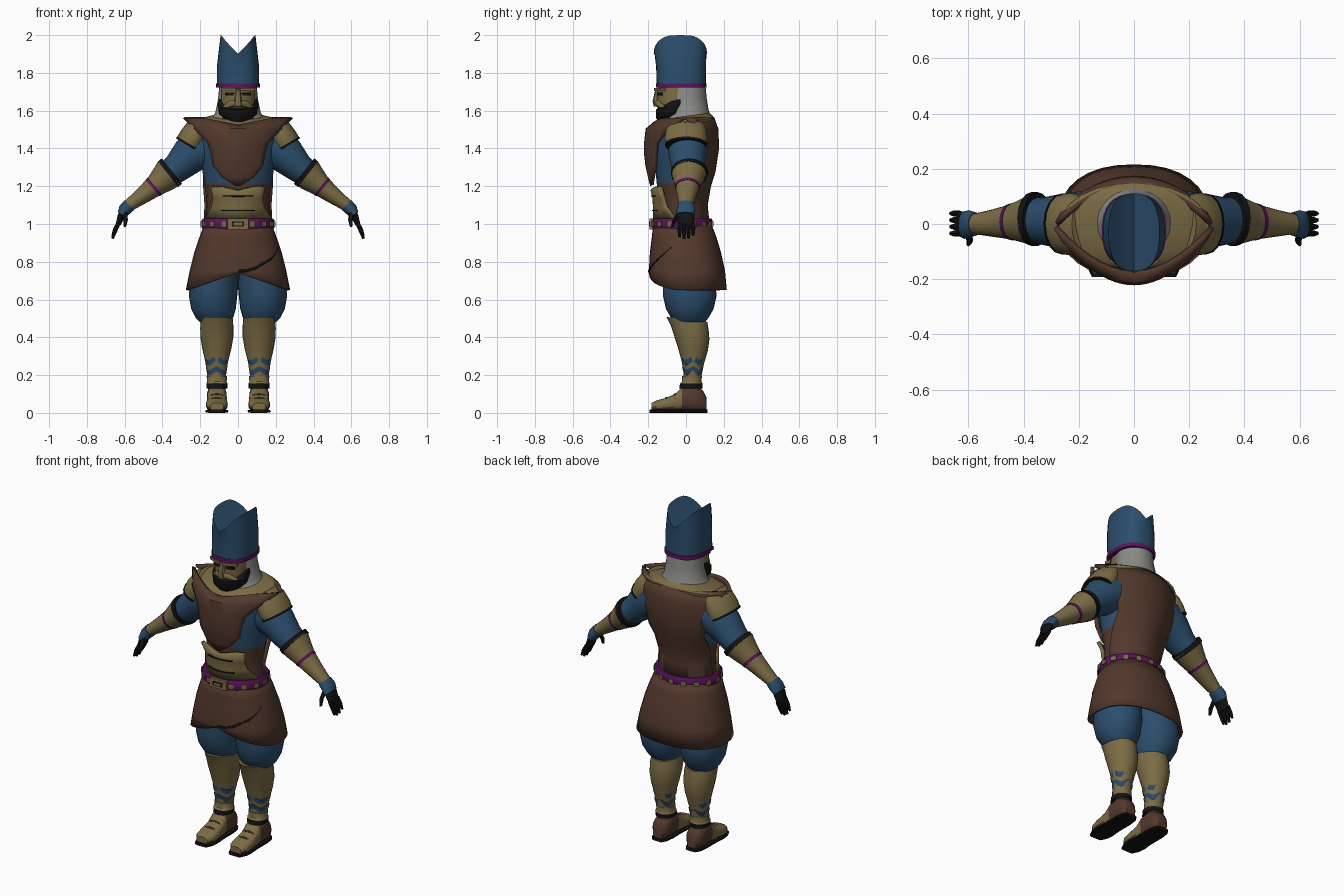
import bpy, bmesh, math
from mathutils import Vector


def colour(name, r, g, b):
    m = bpy.data.materials.new(name)
    m.diffuse_color = (r, g, b, 1)
    return m


BLUE = colour("blue cloth", .025, .075, .15)
BROWN = colour("brown leather", .085, .040, .026)
TAN = colour("tan hide", .20, .15, .06)
PURPLE = colour("purple trim", .11, .006, .11)
GREY = colour("grey veil", .25, .25, .24)
BLACK = colour("black", .006, .006, .006)


def make(name, verts, faces, mats, rule=None, mirror=False, solid=0):
    me = bpy.data.meshes.new(name)
    me.from_pydata([tuple(v) for v in verts], [], faces)
    for m in mats:
        me.materials.append(m)
    bm = bmesh.new()
    bm.from_mesh(me)
    bmesh.ops.recalc_face_normals(bm, faces=bm.faces)
    for f in bm.faces:
        if rule:
            f.material_index = rule(f.calc_center_median())
    bm.to_mesh(me)
    bm.free()
    ob = bpy.data.objects.new(name, me)
    bpy.context.collection.objects.link(ob)
    if solid:
        s = ob.modifiers.new("thickness", 'SOLIDIFY')
        s.thickness, s.offset = solid, 0
    if mirror:
        ob.modifiers.new("mirror", 'MIRROR')
    return ob


def ring(c, u, v, n, p):
    """Superellipse around c with half axes u and v."""
    pts = []
    for k in range(n):
        a = 2 * math.pi * k / n
        x, y = math.cos(a), math.sin(a)
        pts.append(Vector(c) + Vector(u) * math.copysign(abs(x) ** (2 / p), x)
                   + Vector(v) * math.copysign(abs(y) ** (2 / p), y))
    return pts


def loft(name, rings, mats, caps=True, **kw):
    n = len(rings[0])
    verts = [p for r in rings for p in r]
    faces = [(i * n + k, i * n + (k + 1) % n, (i + 1) * n + (k + 1) % n, (i + 1) * n + k)
             for i in range(len(rings) - 1) for k in range(n)]
    if caps:
        for base in (0, (len(rings) - 1) * n):
            for k in range(n // 2):
                f = list(dict.fromkeys((k, k + 1, n - k - 1, (n - k) % n)))
                faces.append([base + i for i in f])
    return make(name, verts, faces, mats, **kw)


def stack(name, rows, mats, n=24, p=2, tilt=0, wave=0, **kw):
    """Horizontal rings: rows of (z, cx, cy, rx, ry)."""
    rings = [ring((cx, cy, z), (rx, 0, 0), (0, ry, 0), n, p) for z, cx, cy, rx, ry in rows]
    for r, row in zip(rings, rows):
        for k, q in enumerate(r):
            q.z += tilt * (q.y - row[2]) + wave * math.cos(8 * math.pi * k / n)
    return loft(name, rings, mats, **kw)


def tube(name, pts, mat, n=16, mirror=True):
    """Limb through (x, y, z, radius, radius in y)."""
    rings = []
    for i, (x, y, z, r, ry) in enumerate(pts):
        a, b = pts[max(i - 1, 0)], pts[min(i + 1, len(pts) - 1)]
        t = Vector((b[0] - a[0], 0, b[2] - a[2])).normalized()
        rings.append(ring((x, y, z), (-t.z * r, 0, t.x * r), (0, ry, 0), n, 2))
    return loft(name, rings, [mat], mirror=mirror)


def plate(name, rows, mat, dip=0, n=14, solid=.02):
    """Curved sheet: rows of (z, half width, y at middle, y at edge)."""
    verts = []
    for i, (z, w, yc, ye) in enumerate(rows):
        for k in range(n + 1):
            u = 2 * k / n - 1
            d = dip * max(0, 1 - 1.6 * abs(u)) if i == 0 else 0
            verts.append((u * w, yc + (ye - yc) * u * u, z - d))
    m = n + 1
    faces = [(i * m + k, i * m + k + 1, (i + 1) * m + k + 1, (i + 1) * m + k)
             for i in range(len(rows) - 1) for k in range(n)]
    return make(name, verts, faces, [mat], solid=solid)


def box(name, c, size, mat, turn=0, mirror=False):
    ca, sa = math.cos(turn), math.sin(turn)
    vs = []
    for i in range(8):
        x, y, z = [(size[j] / 2) * (1 if i >> j & 1 else -1) for j in range(3)]
        vs.append((c[0] + x * ca - y * sa, c[1] + x * sa + y * ca, c[2] + z))
    fs = [(0, 1, 3, 2), (4, 5, 7, 6), (0, 1, 5, 4), (2, 3, 7, 6), (0, 2, 6, 4), (1, 3, 7, 5)]
    return make(name, vs, fs, [mat], mirror=mirror)


# Tall hat with a folded V top, and its trim
hat = [ring((0, cy, z), (rx, 0, 0), (0, ry, 0), 32, 2.5) for z, cy, rx, ry in
       ((1.73, -.025, .112, .13), (1.83, -.026, .112, .132), (1.9, -.029, .104, .137), (2, -.03, .092, .141))]
for q in hat[-1]:
    q.z = 1.92 + .08 * min(1, abs(q.x) / .085) - .9 * (q.y + .03) ** 2
loft("hat", hat, [BLUE])
stack("hat_trim", [(1.722, 0, -.025, .116, .134), (1.745, 0, -.025, .116, .134)], [PURPLE], n=32, p=2.5)

# Head, veil, beard and face
stack("veil", [(1.74, 0, .002, .098, .1), (1.66, 0, .005, .106, .104), (1.59, 0, .008, .12, .112),
               (1.555, 0, .005, .145, .13), (1.525, 0, -.01, .175, .155)], [GREY], tilt=.1)
stack("face", [(1.54, 0, -.06, .07, .07), (1.6, 0, -.06, .088, .088), (1.66, 0, -.055, .09, .1),
               (1.74, 0, -.05, .09, .1)], [TAN])
stack("beard", [(1.555, 0, -.065, .07, .075), (1.585, 0, -.065, .1, .095), (1.63, 0, -.06, .108, .1),
                (1.66, 0, -.04, .1, .075)], [BLACK], tilt=.25)
stack("nose", [(1.715, 0, -.15, .012, .012), (1.65, 0, -.155, .02, .022), (1.622, 0, -.153, .025, .018)], [TAN], n=8)
tube("moustache", [(0, -.155, 1.64, .02, .016), (.04, -.142, 1.635, .018, .015), (.08, -.108, 1.61, .008, .012)], TAN, n=8)
box("brow", (.045, -.14, 1.713), (.085, .03, .016), TAN, .4, True)
box("eye", (.045, -.139, 1.688), (.05, .009, .018), BLACK, .4, True)

# Torso with shirt above and leather below
stack("torso", [(1.0, 0, -.015, .175, .13), (1.1, 0, -.015, .165, .125), (1.16, 0, -.018, .17, .128),
                (1.215, 0, -.02, .178, .135), (1.32, 0, -.015, .195, .15), (1.44, 0, -.015, .215, .165),
                (1.53, 0, -.01, .22, .14)], [BLUE, BROWN], rule=lambda c: 1 if c.z < 1.215 else 0)
stack("shoulder_yoke", [(1.49, 0, -.005, .24, .15), (1.54, 0, -.005, .27, .155), (1.57, 0, -.005, .14, .13)],
      [TAN], tilt=.14)
plate("front_collar", [(1.558, .285, -.175, -.01), (1.5, .225, -.205, -.1), (1.43, .155, -.212, -.15),
                       (1.37, .138, -.212, -.16), (1.31, .128, -.205, -.16), (1.25, .08, -.192, -.172),
                       (1.205, .008, -.18, -.18)], BROWN, dip=.04)
plate("back_panel", [(1.562, .28, .14, .0), (1.5, .24, .162, .07), (1.4, .195, .165, .1),
                     (1.28, .18, .147, .08), (1.2, .178, .122, .03), (1.1, .17, .105, .0),
                     (1.0, .175, .115, .0)], BROWN)
plate("belly_plate", [(1.198, .14, -.178, -.135), (1.14, .128, -.168, -.115), (1.09, .135, -.165, -.1),
                      (1.03, .17, -.165, -.05)], TAN, dip=.02)
plate("belly_panel_seam", [(1.15, .08, -.181, -.166), (1.145, .078, -.18, -.166)], BLACK, solid=.008)
plate("belly_lower_seam", [(1.075, .085, -.177, -.153), (1.07, .085, -.177, -.153)], BLACK, solid=.008)

# Belt, studs and buckle
stack("belt", [(.97, 0, -.022, .185, .155), (.98, 0, -.022, .192, .162), (1.02, 0, -.022, .192, .162),
               (1.03, 0, -.022, .185, .155)], [PURPLE], n=32)
for k in range(1, 16):
    a = -math.pi / 2 + 2 * math.pi * k / 16
    box("belt_stud", (.192 * math.cos(a), -.022 + .162 * math.sin(a), 1.0), (.03, .012, .026), TAN,
        math.atan2(.192 * math.sin(a), .162 * math.cos(a)) + math.pi / 2)
box("buckle", (0, -.182, 1.0), (.11, .02, .056), TAN)
box("buckle_slot", (0, -.191, 1.0), (.065, .008, .024), BLACK)
box("buckle_pin", (0, -.193, 1.0), (.045, .008, .014), TAN)

# Wrapped skirt with a raised front hem
rows = [(1.0, -.02, .172, .148), (.93, -.01, .198, .165), (.85, -.003, .225, .182), (.75, .005, .25, .196), (.65, .01, .27, .2)]
skirt = [ring((0, cy, z), (rx, 0, 0), (0, ry, 0), 32, 2.3) for z, cy, rx, ry in rows]
for q in skirt[-1]:
    if q.y < 0:
        q.z += .09 * max(0, 1 - abs(q.x) / .27)
loft("skirt", skirt, [BROWN], caps=False, solid=.012)


def skirt_y(x, z):
    for (z1, c1, a1, b1), (z0, c0, a0, b0) in zip(rows, rows[1:]):
        if z0 <= z <= z1:
            t = (z1 - z) / (z1 - z0)
            a, b, c = a1 + (a0 - a1) * t, b1 + (b0 - b1) * t, c1 + (c0 - c1) * t
            return c - b * max(0, 1 - (x / a) ** 2.3) ** (1 / 2.3) - .004


tube("skirt_flap_edge", [(x, skirt_y(x, z), z, .008, .007) for x, z in
     ((.205, .88), (.195, .845), (.17, .815), (.13, .79), (.09, .765), (.04, .752), (.0, .75))],
     BLACK, n=8, mirror=False)

# Legs
stack("trousers", [(.82, .1, .01, .1, .12), (.72, .127, .015, .125, .138), (.62, .132, .02, .128, .142),
                   (.55, .13, .02, .118, .126), (.505, .125, .02, .1, .1), (.48, .12, .02, .08, .08)], [BLUE], mirror=True)
stack("shin_guard", [(.495, .112, .005, .085, .108), (.45, .112, .02, .088, .1), (.4, .112, .03, .087, .094),
                     (.34, .112, .036, .077, .08), (.27, .113, .036, .06, .06), (.2, .113, .035, .05, .047),
                     (.13, .112, .032, .05, .05)], [TAN], tilt=-.12, mirror=True)
for z, r in ((.275, .063), (.222, .055)):
    stack("shin_band", [(z + .014, .113, .036, r + .003, r + .002), (z - .014, .113, .035, r - .003, r - .006)],
          [BLUE], wave=.01, mirror=True)
stack("ankle_cuff", [(.195, .112, .032, .054, .052), (.165, .112, .03, .052, .052), (.155, .112, .028, .057, .06)], [TAN], mirror=True)
stack("ankle_strap", [(.155, .112, .028, .056, .06), (.13, .112, .026, .056, .062)], [BLACK], mirror=True)

# Shoes: rows of y, half width, height
foot = [(.108, .03, .075), (.09, .046, .11), (.04, .053, .14), (-.02, .052, .13), (-.06, .053, .09),
        (-.11, .058, .07), (-.155, .054, .058), (-.182, .035, .045)]
loft("shoe", [ring((.112, y, h / 2 + .008), (w, 0, 0), (0, 0, h / 2), 20, 2.6) for y, w, h in foot], [TAN, BROWN],
     rule=lambda c: 1 if c.y > -.02 or c.z < .03 else 0, mirror=True)
loft("sole", [ring((.112, y, .009), (w + .004, 0, 0), (0, 0, .009), 12, 4) for y, w, h in
              [(.114, .03, 0)] + foot[1:-1] + [(-.192, .036, 0)]], [BLACK], mirror=True)
for y, z in ((-.055, .098), (-.1, .078)):
    tube("shoe_strap", [(.065, y, z - .028, .007, .012), (.085, y, z - .005, .007, .012), (.112, y, z, .007, .012),
                        (.139, y, z - .005, .007, .012), (.159, y, z - .028, .007, .012)], BROWN, n=8)

# Arms
tube("sleeve", [(.13, .01, 1.42, .12, .11), (.2, .01, 1.405, .12, .108), (.26, .01, 1.36, .1, .1),
                (.32, .01, 1.3, .08, .088), (.37, .015, 1.26, .07, .08)], BLUE)
tube("shoulder_pad", [(.185, 0, 1.535, .05, .09), (.21, 0, 1.5, .07, .108), (.24, 0, 1.45, .077, .113),
                      (.26, 0, 1.42, .074, .108)], TAN)
tube("shoulder_pad_rim", [(.257, 0, 1.424, .077, .111), (.263, 0, 1.414, .076, .11)], BLACK)
tube("elbow_cuff", [(.35, .018, 1.28, .086, .098), (.37, .018, 1.264, .086, .098)], BLACK)
tube("forearm_guard", [(.362, .016, 1.27, .087, .095), (.4, .012, 1.235, .073, .08), (.445, .008, 1.197, .056, .064),
                       (.52, .003, 1.14, .042, .048), (.585, 0, 1.093, .031, .036)], TAN)
tube("forearm_stripe", [(.44, .008, 1.201, .06, .068), (.452, .008, 1.191, .057, .065)], PURPLE)
tube("wrist_cuff", [(.575, 0, 1.1, .036, .043), (.6, 0, 1.075, .034, .05), (.615, -.004, 1.05, .025, .05)], BLUE)

# Gloves
tube("glove_palm", [(.6, -.002, 1.075, .024, .042), (.618, -.002, 1.04, .02, .047), (.636, 0, .995, .013, .045)], BLACK, n=12)
for k in range(4):
    y, d = -.034 + .024 * k, (.01, 0, .003, .018)[k]
    tube("glove_finger", [(.632, y, 1.005, .011, .011), (.652, y, .96 + d / 2, .011, .011),
                          (.664, y, .922 + d, .006, .007)], BLACK, n=8)
tube("glove_thumb", [(.6, -.035, 1.06, .014, .014), (.595, -.06, 1.02, .012, .012), (.6, -.073, .985, .007, .008)], BLACK, n=8)

# Smooth shading with crisp edges
for ob in bpy.context.scene.objects:
    ob.select_set(True)
    bpy.context.view_layer.objects.active = ob
bpy.ops.object.shade_smooth_by_angle(angle=math.radians(40))
